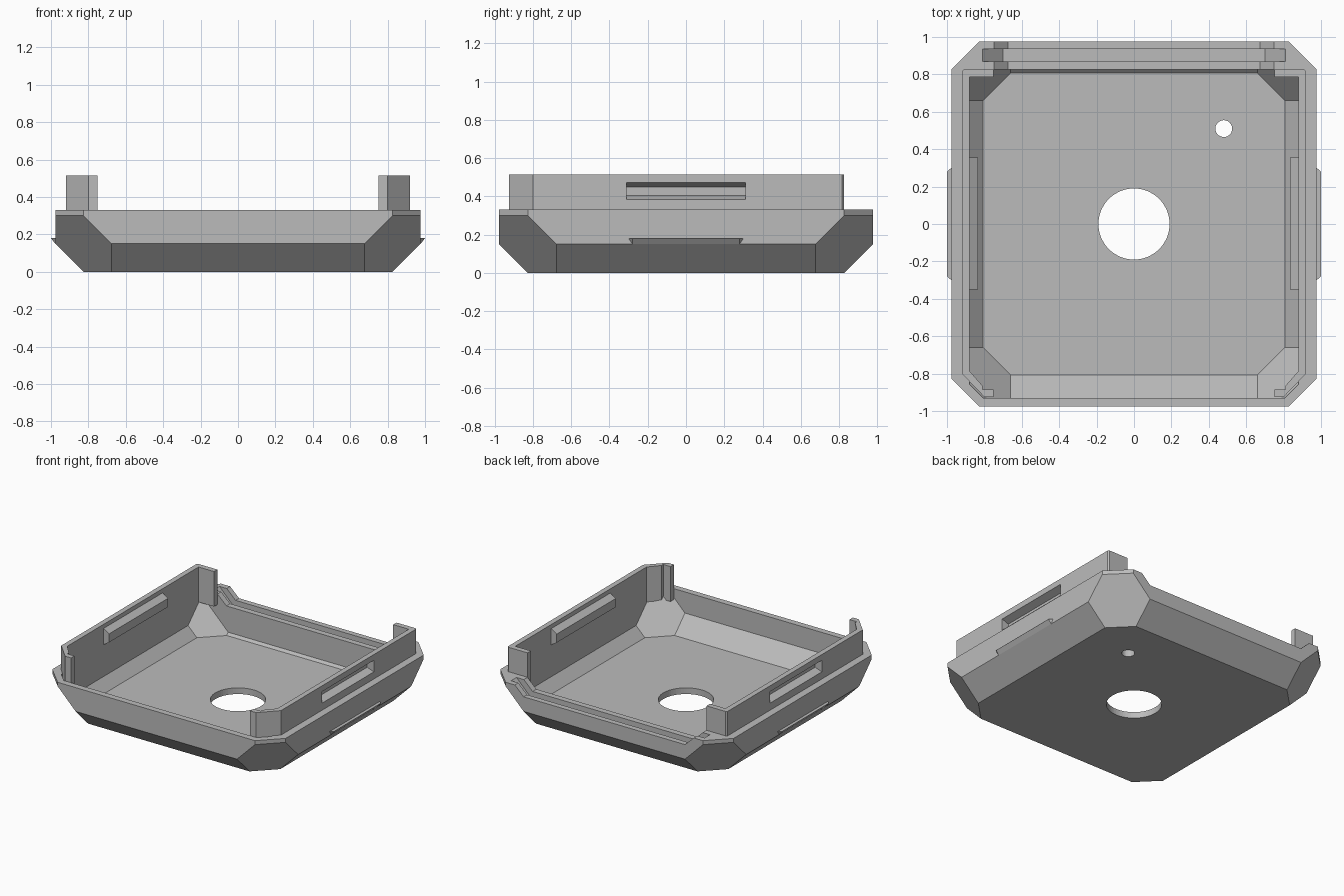
import bpy, bmesh
from math import cos, sin, tau
from mathutils import Vector

cube = bpy.data.objects.get("Cube")
if cube:
    bpy.data.objects.remove(cube, do_unlink=True)

grey = bpy.data.materials.new("light grey plastic")
grey.use_nodes = True
colour = (0.5, 0.5, 0.5, 1)
grey.diffuse_color = colour
grey.node_tree.nodes["Principled BSDF"].inputs["Base Color"].default_value = colour


def finish(bm, name):
    bmesh.ops.remove_doubles(bm, verts=bm.verts, dist=1e-4)
    bmesh.ops.recalc_face_normals(bm, faces=bm.faces)
    mesh = bpy.data.meshes.new(name)
    bm.to_mesh(mesh)
    bm.free()
    mesh.materials.append(grey)
    obj = bpy.data.objects.new(name, mesh)
    bpy.context.scene.collection.objects.link(obj)
    return obj


def prism(name, points, low, high, axis="z"):
    """Extrude a 2D outline along an axis; the outline is (x, y), or (x, z) for axis y."""
    bm = bmesh.new()
    place = (lambda a, b, h: (a, b, h)) if axis == "z" else (lambda a, b, h: (a, h, b))
    face = bm.faces.new([bm.verts.new(place(a, b, low)) for a, b in points])
    new = bmesh.ops.extrude_face_region(bm, geom=[face])["geom"]
    bmesh.ops.translate(bm, vec=place(0, 0, high - low),
                        verts=[v for v in new if isinstance(v, bmesh.types.BMVert)])
    return finish(bm, name)


def faceted(name, low, high, side, corner, upright):
    """A box with bevelled underside, slanted corners and clipped upright edges."""
    bm = bmesh.new()
    bmesh.ops.create_cube(bm, size=1)
    for v in bm.verts:
        v.co = [high[i] if v.co[i] > 0 else low[i] for i in range(3)]
    planes = []
    for s in (-1, 1):
        planes += [((s, 0, -1), side), ((0, s, -1), side)]
        for t in (-1, 1):
            planes += [((s, t, -1), corner), ((s, t, 0), upright)]
    for n, d in planes:
        n = Vector(n)
        bmesh.ops.bisect_plane(bm, geom=bm.verts[:] + bm.edges[:] + bm.faces[:], dist=1e-5,
                               plane_co=n * d / n.length_squared, plane_no=n, clear_outer=True)
        bmesh.ops.holes_fill(bm, edges=[e for e in bm.edges if e.is_boundary], sides=0)
    return finish(bm, name)


def carve(obj, cutters):
    for c in cutters:
        mod = obj.modifiers.new("cut", "BOOLEAN")
        mod.operation, mod.solver, mod.object = "DIFFERENCE", "EXACT", c
        c.hide_render = True
    bpy.context.view_layer.update()
    done = bpy.data.meshes.new_from_object(
        obj.evaluated_get(bpy.context.evaluated_depsgraph_get()))
    obj.modifiers.clear()
    obj.data = done
    for c in cutters:
        bpy.data.objects.remove(c, do_unlink=True)


def circle(x, y, r, n):
    return [(x + r * cos(tau * i / n), y + r * sin(tau * i / n)) for i in range(n)]


def trapezoid(top, bottom, z):
    return [(-top, 0.34), (-bottom, z), (bottom, z), (top, 0.34)]


# Tray: faceted shell, hollow, floor holes, lowered back rail with a groove
tray = faceted("tray", (-0.977, -0.977, 0), (0.977, 0.977, 0.33), 0.827, 1.503, 1.803)
carve(tray, [
    faceted("cavity", (-0.88, -0.93, 0.047), (0.88, 0.825, 0.6), 0.76, 1.42, 1.737),
    prism("centre_hole", circle(0, 0, 0.19, 64), -0.1, 0.2),
    prism("small_hole", circle(0.48, 0.51, 0.045, 32), -0.1, 0.2),
    prism("back_notch", trapezoid(0.76, 0.675, 0.26), 0.8, 1.1, "y"),
    prism("back_groove", trapezoid(0.82, 0.70, 0.22), 0.87, 0.935, "y"),
])

wall_outline = [(0.75, -0.925), (0.80, -0.925), (0.92, -0.80), (0.92, 0.815), (0.91, 0.825),
                (0.75, 0.825), (0.75, 0.785), (0.88, 0.785), (0.88, -0.785), (0.81, -0.865),
                (0.81, -0.885), (0.75, -0.885)]
catch = [(0.89, 0.49), (0.834, 0.455), (0.834, 0.39), (0.89, 0.355)]
pocket = [(0.93, 0.38), (0.93, 0.475), (0.865, 0.45), (0.865, 0.405)]

for side, s in (("left", 1), ("right", -1)):
    def mirror(points):
        return [(s * a, b) for a, b in points]

    # Raised side wall with returns at both ends and a latch pocket
    wall = prism(side + "_wall", mirror(wall_outline), 0.25, 0.515)
    carve(wall, [prism("slot", mirror(pocket), -0.31, 0.31, "y")])
    # Housing behind the pocket
    housing = prism(side + "_latch_housing", mirror(catch), -0.35, 0.355, "y")
    carve(housing, [prism("slot", mirror(pocket), -0.31, 0.31, "y")])
    # Finger tab on the outside, tapered at its ends
    bm = bmesh.new()
    for x, y, z in ((0.96, 0.30, 0.18), (0.977, 0.30, 0.18), (1.0, 0.28, 0.18),
                    (0.96, 0.28, 0.15), (0.977, 0.28, 0.15)):
        for t in (-1, 1):
            bm.verts.new((s * x, t * y, z))
    bmesh.ops.convex_hull(bm, input=bm.verts)
    finish(bm, side + "_finger_tab")
